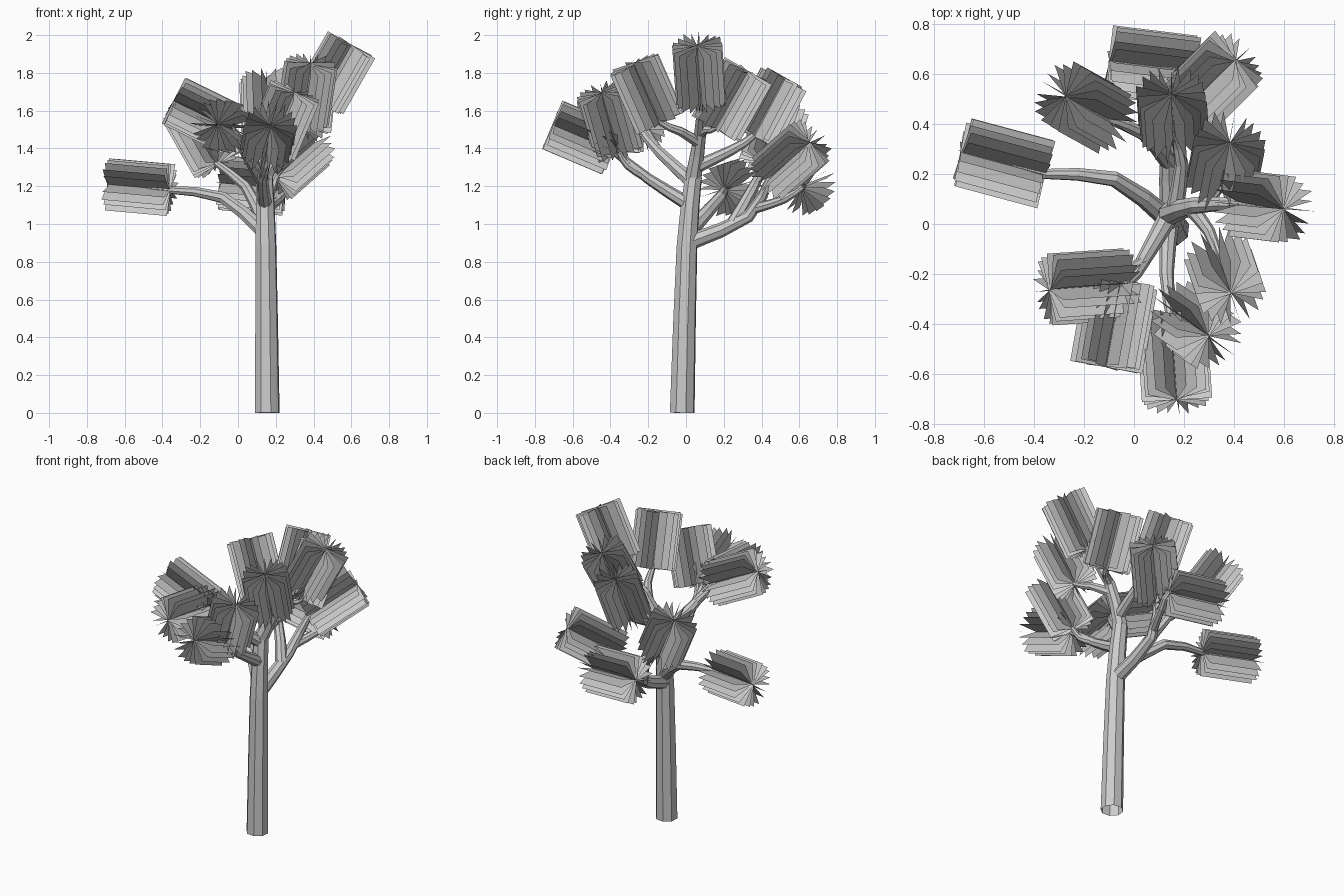
import bpy, bmesh, math, random
from mathutils import Vector, Matrix

if "Cube" in bpy.data.objects:
    bpy.data.objects.remove(bpy.data.objects["Cube"])

random.seed(4)
LENGTH = 0.34   # leaf cluster length
HALF = 0.14     # leaf cluster radius
PLANES = 10     # crossing cards per cluster


def smooth_path(pts, steps=2):
    """Rounded polyline through the points."""
    p = [Vector(q) for q in pts]
    p = [2 * p[0] - p[1]] + p + [2 * p[-1] - p[-2]]
    out = []
    for a, b, c, d in zip(p, p[1:], p[2:], p[3:]):
        for k in range(steps):
            t = k / steps
            out.append(b + (c - a) * t / 2 + (a - 2.5 * b + 2 * c - d / 2) * t * t
                       + (1.5 * (b - c) + (d - a) / 2) * t ** 3)
    return out + [p[-2]]


def at_height(path, z):
    """Point where a rising path first reaches height z."""
    for a, b in zip(path, path[1:]):
        if a.z <= z <= b.z:
            return a.lerp(b, (z - a.z) / (b.z - a.z))
    return path[-1]


def limb(name, path, r0, r1):
    """Eight-sided tapering tube along the path."""
    cu = bpy.data.curves.new(name, 'CURVE')
    cu.dimensions = '3D'
    cu.bevel_depth = 1.0
    cu.bevel_resolution = 2
    sp = cu.splines.new('POLY')
    sp.points.add(len(path) - 1)
    for i, p in enumerate(path):
        sp.points[i].co = (*p, 1)
        sp.points[i].radius = r0 + (r1 - r0) * i / (len(path) - 1)
    sp.use_smooth = False
    bpy.context.collection.objects.link(bpy.data.objects.new(name, cu))


def leaf_cluster(base, axis):
    """Flat cards crossing on a shared axis."""
    bm = bmesh.new()
    for i in range(PLANES):
        a = math.pi * i / PLANES + random.uniform(-0.05, 0.05)
        d = Vector((math.cos(a), math.sin(a), 0)) * HALF * random.uniform(0.95, 1.05)
        lo = Vector((0, 0, random.uniform(-0.008, 0.008)))
        hi = lo + Vector((0, 0, LENGTH))
        bm.faces.new([bm.verts.new(v) for v in (lo - d, lo + d, hi + d, hi - d)])
    me = bpy.data.meshes.new("leaf_cluster")
    bm.to_mesh(me)
    bm.free()
    ob = bpy.data.objects.new("leaf_cluster", me)
    ob.matrix_world = Matrix.Translation(base) @ axis.to_track_quat('Z', 'Y').to_matrix().to_4x4()
    bpy.context.collection.objects.link(ob)


def grow(name, parent, z, mid, base, heading, rise, radius):
    """Branch leaving its parent at height z, ending in a leaf cluster."""
    h, e = math.radians(heading), math.radians(rise)
    axis = Vector((math.cos(h) * math.cos(e), math.sin(h) * math.cos(e), math.sin(e)))
    base = Vector(base)
    path = smooth_path([at_height(parent, z), mid, base, base + axis * 0.13])
    limb(name, path, radius, 0.01)
    leaf_cluster(base, axis)
    return path


# Trunk
trunk = smooth_path([(0.155, -0.02, 0), (0.148, 0.005, 0.88), (0.14, 0.04, 1.25)])
limb("trunk", trunk, 0.068, 0.046)

# Crown: top branch and its forks
top = grow("top_branch", trunk, 1.25, (0.25, 0.075, 1.48), (0.43, 0.08, 1.65), -7, 60, 0.046)
grow("top_front_fork", top, 1.43, (0.30, -0.03, 1.49), (0.34, -0.14, 1.54), -71, 65, 0.032)
grow("top_back_fork", top, 1.48, (0.31, 0.11, 1.50), (0.35, 0.16, 1.51), 79, 60, 0.028)
grow("upper_back_branch", top, 1.30, (0.19, 0.24, 1.39), (0.16, 0.36, 1.47), 94, 62, 0.036)

# Low back branch and its forks
back = grow("back_branch", trunk, 0.90, (0.14, 0.33, 1.04), (0.20, 0.45, 1.25), 45, 32, 0.045)
grow("back_low_fork", back, 1.08, (0.22, 0.52, 1.13), (0.24, 0.61, 1.19), 173, 5, 0.028)
grow("back_left_fork", back, 1.00, (0.04, 0.36, 1.20), (-0.11, 0.42, 1.32), 151, 57, 0.038)

# Left branch
grow("left_branch", trunk, 0.95, (-0.08, 0.18, 1.14), (-0.36, 0.20, 1.18), 165, 5, 0.042)

# Front branches and their forks
front = grow("front_branch", trunk, 1.10, (0.13, -0.20, 1.24), (0.15, -0.39, 1.39), -86, 23, 0.038)
grow("front_fork", front, 1.25, (0.15, -0.31, 1.31), (0.17, -0.36, 1.39), -34, 63, 0.026)
side = grow("front_left_branch", trunk, 1.22, (0.04, -0.14, 1.38), (-0.03, -0.24, 1.50), -176, 26, 0.04)
grow("front_left_fork", side, 1.40, (-0.02, -0.19, 1.46), (-0.05, -0.23, 1.51), -100, 3, 0.028)
